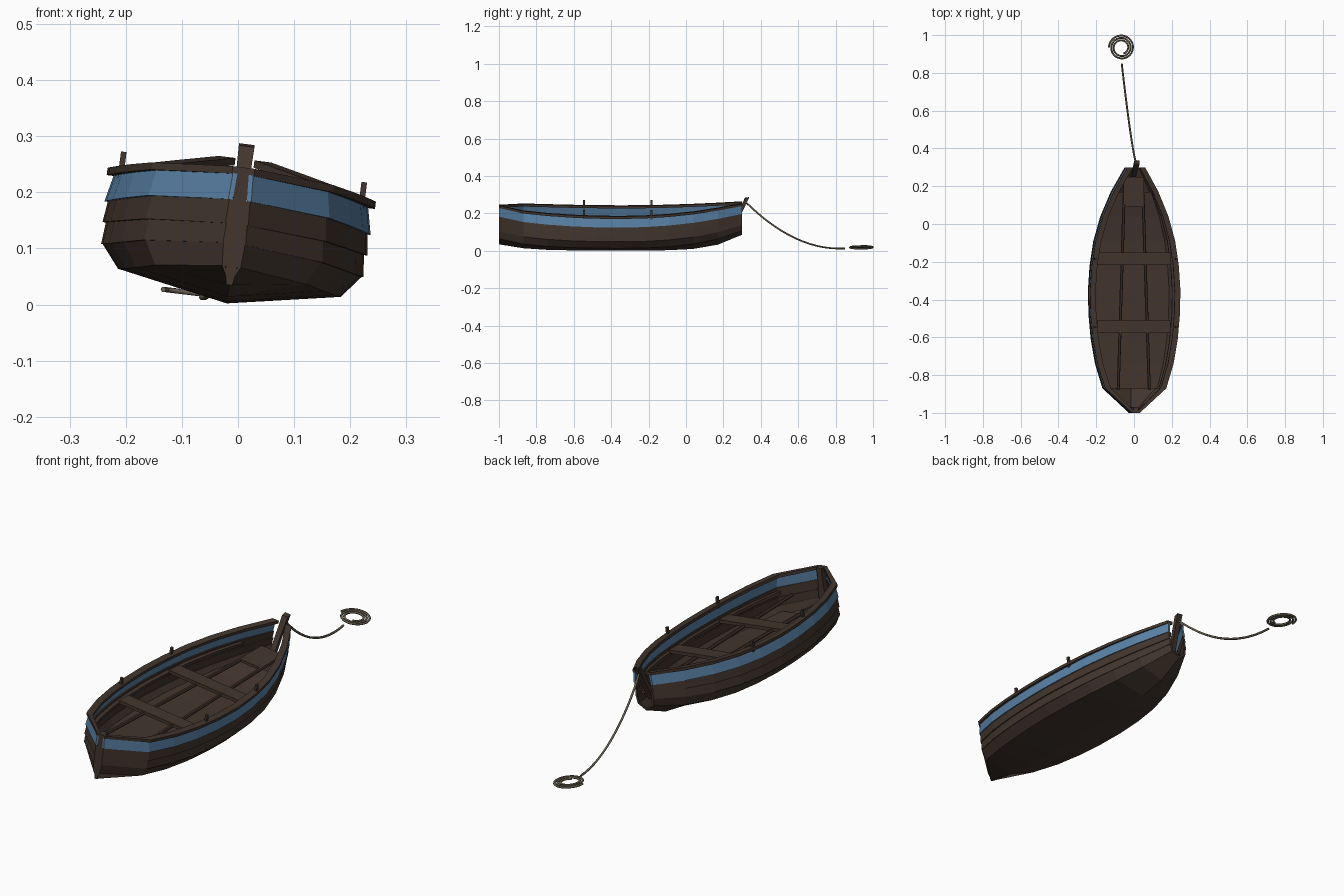
import bpy, bmesh, math

if "Cube" in bpy.data.objects:
    bpy.data.objects.remove(bpy.data.objects["Cube"])

def material(name, rgb):
    m = bpy.data.materials.new(name)
    m.diffuse_color = (*rgb, 1)
    m.use_nodes = True
    m.node_tree.nodes["Principled BSDF"].inputs["Base Color"].default_value = m.diffuse_color
    return m

WOOD = material("dark brown wood", (0.055, 0.036, 0.027))
BLUE = material("blue paint", (0.10, 0.22, 0.38))
ROPE = material("rope tan", (0.13, 0.11, 0.075))

# The whole boat leans over to its right side
LEAN = 0.1257
ORIGIN = (-0.02, 0, 0.002)

# Hull stations: position along y and half width at the sheer
STATIONS = list(zip(
    [-1.0, -0.87, -0.74, -0.61, -0.48, -0.35, -0.22, -0.09, 0.04, 0.17, 0.30],
    [0.02, 0.163, 0.203, 0.226, 0.238, 0.241, 0.232, 0.212, 0.175, 0.12, 0.047]))

# Height of each hull line at stern, middle and bow, curve power, width ratio
LINES = {
    "keel":  (0.033, 0.000, 0.085, 4.5, 0.0),
    "chine": (0.066, 0.037, 0.110, 3.0, 0.83),
    "low":   (0.107, 0.077, 0.142, 2.6, 0.965),
    "mid":   (0.142, 0.116, 0.172, 2.3, 0.975),
    "band":  (0.185, 0.153, 0.203, 2.0, 0.98),
    "top":   (0.232, 0.202, 0.247, 2.0, 0.96),
    "sheer": (0.244, 0.213, 0.259, 2.0, 1.0),
}

def line(name, y, w):
    stern, middle, bow, power, ratio = LINES[name]
    t = (y + 0.35) / 0.65
    end = bow if t > 0 else stern
    return w * ratio, middle + (end - middle) * abs(t) ** power

def loft(name, sections, mat, mirror=False):
    """Skin a row of closed cross-sections and cap both ends."""
    bm = bmesh.new()
    rings = [[bm.verts.new(p) for p in s] for s in sections]
    n = len(rings[0])
    for a, b in zip(rings, rings[1:]):
        for i in range(n):
            j = (i + 1) % n
            bm.faces.new((a[i], a[j], b[j], b[i]))
    bm.faces.new(rings[0])
    bm.faces.new(rings[-1])
    bmesh.ops.recalc_face_normals(bm, faces=bm.faces)
    me = bpy.data.meshes.new(name)
    bm.to_mesh(me)
    bm.free()
    me.materials.append(mat)
    ob = bpy.data.objects.new(name, me)
    bpy.context.collection.objects.link(ob)
    ob.location = ORIGIN
    ob.rotation_euler = (0, LEAN, 0)
    if mirror:
        mod = ob.modifiers.new("mirror", 'MIRROR')
        mod.use_mirror_merge = False
    return ob

def box(name, x0, x1, y0, y1, z0, z1, mat=WOOD, mirror=False):
    return loft(name, [[(x0, y, z0), (x1, y, z0), (x1, y, z1), (x0, y, z1)]
                       for y in (y0, y1)], mat, mirror)

# Bottom planks, rising from keel to chine
sections = []
for y, w in STATIONS:
    zk = line("keel", y, w)[1]
    xc, zc = line("chine", y, w)
    sections.append([(0, y, zk), (xc, y, zc), (xc, y, zc + 0.01), (0, y, zk + 0.01)])
loft("bottom_plank", sections, WOOD, True)

# Overlapping side planks; the top one is painted blue
names = ["chine", "low", "mid", "band", "top"]
for lo, hi in zip(names, names[1:]):
    sections = []
    for y, w in STATIONS:
        (x0, z0), (x1, z1) = line(lo, y, w), line(hi, y, w)
        lap = 0.0 if lo == "chine" else min(0.006, w * 0.1)
        th = min(0.01, w * 0.4)
        x1 -= lap * 0.5
        x0 += lap * 0.5
        sections.append([(x0, y, z0), (x1, y, z1), (x1 - th, y, z1), (x0 - th, y, z0)])
    loft("blue_side_plank" if lo == "band" else "side_plank_" + lo,
         sections, BLUE if lo == "band" else WOOD, True)

# Gunwale cap around the rim
sections = []
for y, w in STATIONS:
    x, z = line("sheer", y, w)
    xi = max(0.0, x - 0.03)
    sections.append([(x, y, z - 0.013), (x, y, z), (xi, y, z), (xi, y, z - 0.013)])
loft("gunwale", sections, WOOD, True)

# Floor boards following the chine
sections = []
for y, w in STATIONS[1:-1]:
    xc, zc = line("chine", y, w)
    z = zc + 0.012
    sections.append([(-xc, y, z), (xc, y, z), (xc, y, z + 0.008), (-xc, y, z + 0.008)])
loft("floor", sections, WOOD)

# Risers carrying the seats
sections = []
for y, w in STATIONS[1:-1]:
    x, z = w * 0.93, line("mid", y, w)[1] + 0.014
    sections.append([(x, y, z), (x, y, z + 0.014), (x - 0.018, y, z + 0.014), (x - 0.018, y, z)])
loft("seat_riser", sections, WOOD, True)

# Seats, bow board and thole pins
for i, y in enumerate((-0.545, -0.185)):
    box(f"seat_{i + 1}", -0.195, 0.195, y - 0.033, y + 0.033, 0.143, 0.158)
    box(f"thole_pin_{i + 1}", 0.211, 0.221, y - 0.006, y + 0.006, 0.195, 0.245, WOOD, True)
box("bow_board", -0.055, 0.055, 0.09, 0.25, 0.135, 0.147)

# Long poles lying lengthwise, closer together at the bow
loft("long_pole", [[(x + 0.008 * math.cos(a), y, z + 0.008 * math.sin(a))
                    for a in [k * math.pi / 3 for k in range(6)]]
                   for x, y, z in ((0.083, -0.88, 0.148), (0.05, 0.16, 0.14))], WOOD, True)

# Stem at the pointed end and slanted mooring post at the bow
loft("stern_stem", [[(-h, -1.0, z), (h, -1.0, z), (h, -0.97, z), (-h, -0.97, z)]
                    for h, z in ((0.006, 0.033), (0.017, 0.12), (0.012, 0.19),
                                 (0.013, 0.243))], WOOD)
loft("mooring_post", [[(-h, y - 0.011, z), (h, y - 0.011, z),
                       (h, y + 0.011, z + 0.004), (-h, y + 0.011, z + 0.004)]
                      for h, y, z in ((0.013, 0.25, 0.115), (0.012, 0.288, 0.20),
                                      (0.014, 0.326, 0.282))], WOOD)

# Rope and its coil
def rope(name, points):
    cu = bpy.data.curves.new(name, 'CURVE')
    cu.dimensions = '3D'
    cu.bevel_depth = 0.005
    cu.bevel_resolution = 1
    cu.use_fill_caps = True
    sp = cu.splines.new('POLY')
    sp.points.add(len(points) - 1)
    for p, co in zip(sp.points, points):
        p.co = (*co, 1)
    cu.materials.append(ROPE)
    ob = bpy.data.objects.new(name, cu)
    bpy.context.collection.objects.link(ob)

hang = []
for i in range(15):
    t = i / 14
    hang.append((0.01 - 0.075 * t ** 0.8, 0.325 + 0.525 * t,
                 0.013 + 0.242 * (1 - t) ** 2 - 0.03 * t * (1 - t)))
rope("mooring_rope", hang)

coil = []
for i in range(71):
    t = i / 70
    a = math.pi - t * 5.4 * math.pi
    r = 0.067 - 0.034 * t
    x, y = r * math.cos(a), r * math.sin(a)
    coil.append((-0.066 + x, 0.934 + y, 0.019 - 0.12 * x))
rope("rope_coil", coil)
